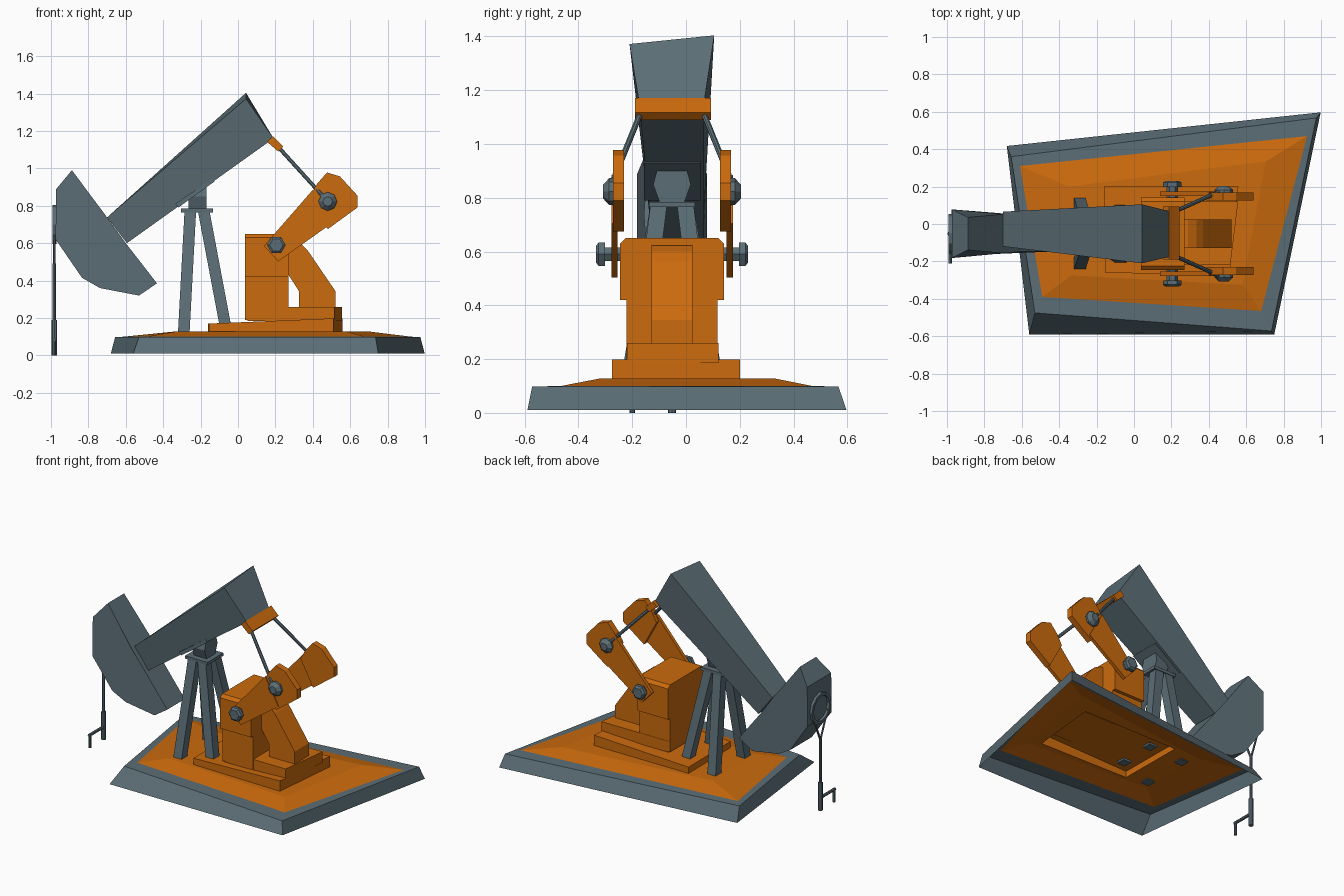
import bpy, bmesh, math
from mathutils import Vector

if "Cube" in bpy.data.objects:
    bpy.data.objects.remove(bpy.data.objects["Cube"])

CY = -0.052  # centre line of the machine


def material(name, col):
    m = bpy.data.materials.new(name)
    m.diffuse_color = (*col, 1)
    m.use_nodes = True
    m.node_tree.nodes["Principled BSDF"].inputs["Base Color"].default_value = m.diffuse_color
    return m


ORANGE = material("orange paint", (0.60, 0.145, 0.004))
SLATE = material("slate grey", (0.105, 0.155, 0.180))


def finish(name, bm, mat, recalc=True):
    if recalc:
        bmesh.ops.recalc_face_normals(bm, faces=bm.faces)
    me = bpy.data.meshes.new(name)
    bm.to_mesh(me)
    bm.free()
    me.materials.append(mat)
    ob = bpy.data.objects.new(name, me)
    bpy.context.collection.objects.link(ob)
    return ob


def loft(name, loops, mat, cap_start=True, cap_end=True, recalc=True):
    """Skin a list of equal-length point loops."""
    bm = bmesh.new()
    rows = [[bm.verts.new(p) for p in lp] for lp in loops]
    n = len(rows[0])
    for a, b in zip(rows, rows[1:]):
        for i in range(n):
            j = (i + 1) % n
            bm.faces.new((a[i], a[j], b[j], b[i]))
    if cap_start:
        bm.faces.new(rows[0][::-1])
    if cap_end:
        bm.faces.new(rows[-1])
    return finish(name, bm, mat, recalc)


def prism_y(name, pts, y0, y1, mat):
    return loft(name, [[(x, y0, z) for x, z in pts], [(x, y1, z) for x, z in pts]], mat)


def prism_x(name, pts, x0, x1, mat):
    return loft(name, [[(x0, y, z) for y, z in pts], [(x1, y, z) for y, z in pts]], mat)


def rod(name, a, b, rads, mat, n=8):
    """Round bar from a to b; rads = [(fraction, radius), ...]."""
    a, b = Vector(a), Vector(b)
    d = b - a
    q = d.to_track_quat('Z', 'Y')
    loops = []
    for t, r in rads:
        loops.append([a + d * t + q @ Vector((r * math.cos(2 * math.pi * i / n),
                      r * math.sin(2 * math.pi * i / n), 0)) for i in range(n)])
    return loft(name, loops, mat)


def bar(name, a, b, r, mat, n=8):
    return rod(name, a, b, [(0, r), (1, r)], mat, n)


def quad(xy, z):
    zs = z if isinstance(z, tuple) else (z,) * 4
    return [(x, y, h) for (x, y), h in zip(xy, zs)]


# Base: skewed slate rim around a raised orange deck, open below
rim_out = [(-0.56, -0.59), (0.75, -0.59), (0.998, 0.597), (-0.68, 0.417)]
rim_top = [(-0.53, -0.475), (0.735, -0.572), (0.975, 0.567), (-0.657, 0.36)]
rim_in = [(-0.49, -0.39), (0.68, -0.465), (0.925, 0.47), (-0.61, 0.31)]
deck = [(-0.335, -0.275), (0.58, -0.325), (0.705, 0.335), (-0.345, 0.20)]
plat = [(-0.155, -0.26), (0.51, -0.275), (0.558, 0.20), (-0.16, 0.20)]
plat2 = [(0.05, -0.22), (0.515, -0.22), (0.557, 0.12), (0.05, 0.12)]
loft("base_rim", [quad(rim_out, 0.01), quad(rim_top, 0.098), quad(rim_in, 0.1)],
     SLATE, False, False, False)
loft("base_deck", [quad(rim_in, 0.1), quad(deck, 0.127), quad(plat, 0.127),
     quad(plat, (0.17, 0.198, 0.198, 0.17))], ORANGE, False, True, False)
loft("motor_platform", [quad(plat2, 0.185), quad(plat2, 0.26)], ORANGE)

# Gearbox: wide top with chamfered corners on a narrower body
half = [(0.17, 0.19), (0.17, 0.42), (0.193, 0.42), (0.193, 0.63), (0.172, 0.65)]
prism_x("gearbox", [(CY + y, z) for y, z in half] + [(CY - y, z) for y, z in half[::-1]],
        0.037, 0.27, ORANGE)

# Belt guard sloping from the gearbox down to the motor platform
guard = prism_y("belt_guard", [(0.2, 0.62), (0.29, 0.622), (0.335, 0.60), (0.37, 0.565),
        (0.52, 0.345), (0.52, 0.25), (0.325, 0.25), (0.325, 0.345), (0.2, 0.54)],
        CY - 0.077, CY + 0.077, ORANGE)

# Walking beam, widening toward the rear
def sect(front, top, bottom):
    (xt, zt), (xb, zb) = front
    return [(xt, top[0], zt), (xt, top[1], zt + top[2]),
            (xb, bottom[1], zb), (xb, bottom[0], zb)]

loft("walking_beam", [sect(((-0.70, 0.738), (-0.594, 0.60)), (-0.12, 0.066, 0), (-0.12, 0.066)),
     sect(((0.043, 1.372), (0.19, 1.16)), (-0.21, 0.105, 0.032), (-0.175, 0.068))], SLATE)

# Horse head, tapering in width toward its back
head = [(-0.888, 0.99), (-0.973, 0.888), (-0.975, 0.62), (-0.834, 0.415), (-0.738, 0.36),
        (-0.53, 0.32), (-0.433, 0.385), (-0.60, 0.60), (-0.70, 0.738)]
def head_w(x, z):
    return 0.095 + 0.035 * max(0, min(1, (-0.6 - x) / 0.37)) - (0.035 if z > 0.95 else 0)
loft("horse_head", [[(x, CY + s * head_w(x, z), z) for x, z in head] for s in (-1, 1)], SLATE)

# Bridle: hoop on the head, two cables, polished rod and well pipe with side branch
N = 12
hoop = [[(-0.97 - dx, CY + r * math.cos(a), 0.70 + r * math.sin(a))
         for dx, r in ((0, 0.085), (0, 0.105), (0.022, 0.105), (0.022, 0.085))]
        for a in [2 * math.pi * i / N for i in range(N + 1)]]
loft("bridle_hoop", hoop, SLATE, False, False)
RX = -0.982
for s in (-1, 1):
    bar("bridle_cable", (RX, CY + s * 0.095, 0.70), (RX, CY, 0.48), 0.007, SLATE, 6)
bar("polished_rod", (RX, CY, 0.49), (RX, CY, 0.18), 0.010, SLATE)
bar("well_pipe", (RX, CY, 0), (RX, CY, 0.19), 0.015, SLATE)
bar("branch_pipe", (RX, CY, 0.085), (RX, -0.21, 0.085), 0.010, SLATE)
bar("branch_drop", (RX, -0.20, 0), (RX, -0.20, 0.09), 0.010, SLATE)

# Support tower: four splayed legs, cap plate, bearing and saddle
def leg(name, top, bottom, h):
    loft(name, [[(p[0] + sx * h, p[1] + sy * h, p[2]) for sx, sy in
         ((-1, -1), (1, -1), (1, 1), (-1, 1))] for p in (bottom, top)], SLATE)

for s in (-1, 1):
    leg("front_leg", (-0.255, CY + s * 0.05, 0.77), (-0.29, CY + s * 0.16, 0.12), 0.031)
    leg("rear_leg", (-0.183, CY + s * 0.05, 0.77), (-0.068, CY + s * 0.125, 0.16), 0.031)
prism_y("tower_cap", [(-0.305, 0.765), (-0.135, 0.765), (-0.135, 0.785), (-0.305, 0.785)],
        CY - 0.086, CY + 0.086, SLATE)
prism_x("beam_bearing", [(CY + y, z) for y, z in ((-0.045, 0.78), (0.045, 0.78), (0.07, 0.85),
        (0.055, 0.905), (-0.055, 0.905), (-0.07, 0.85))], -0.265, -0.168, SLATE)
prism_y("beam_saddle", [(-0.335, 0.81), (-0.32, 0.79), (-0.125, 0.93), (-0.137, 0.948)],
        CY - 0.105, CY + 0.105, SLATE)

# Equalizer bar at the rear of the beam
prism_y("equalizer", [(0.155, 1.142), (0.187, 1.172), (0.242, 1.118), (0.215, 1.09)],
        CY - 0.137, CY + 0.145, ORANGE)

# Cranks with counterweights, pins and pitman rods, mirrored about the centre line
crank = [(0.138, 0.585), (0.215, 0.503), (0.50, 0.705), (0.40, 0.885)]
weight = [(0.385, 0.85), (0.48, 0.675), (0.638, 0.79), (0.638, 0.855), (0.545, 0.957),
          (0.476, 0.978), (0.425, 0.92)]
for s in (-1, 1):
    prism_y("crank_arm", crank, CY + s * 0.203, CY + s * 0.226, ORANGE)
    prism_y("counterweight", weight, CY + s * 0.178, CY + s * 0.220, ORANGE)
    a, b = (0.205, CY + s * 0.18, 0.59), (0.205, CY + s * 0.283, 0.59)
    rod("crank_shaft", a, b, [(0, 0.03), (0.68, 0.03), (0.68, 0.05), (0.9, 0.05), (1, 0.036)],
        SLATE, 6)
    a, b = (0.48, CY + s * 0.20, 0.823), (0.48, CY + s * 0.256, 0.823)
    rod("wrist_pin", a, b, [(0, 0.05), (0.6, 0.05), (1, 0.026)], SLATE, 8)
    bar("pitman_rod", (0.21, CY + s * 0.115, 1.12), (0.48, CY + s * 0.236, 0.823), 0.011, SLATE)
